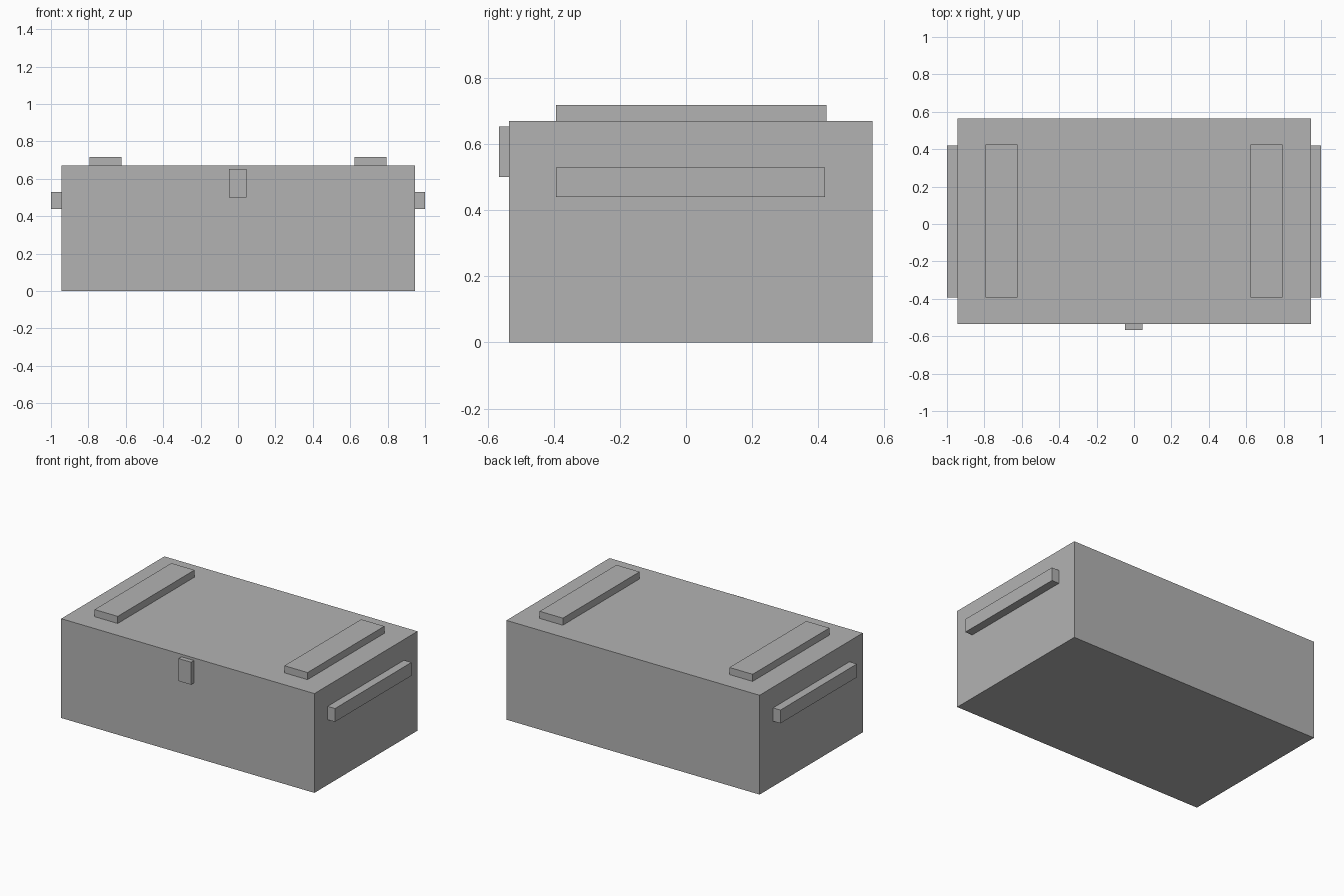
import bpy
import bmesh
from mathutils import Vector

default_cube = bpy.data.objects.get("Cube")
if default_cube:
    bpy.data.objects.remove(default_cube, do_unlink=True)

# Single plain grey for every part
grey = bpy.data.materials.new("plain_grey")
grey.use_nodes = True
colour = (0.45, 0.45, 0.45, 1)
grey.diffuse_color = colour
grey.node_tree.nodes["Principled BSDF"].inputs["Base Color"].default_value = colour


def box(name, low, high):
    """Flat-shaded box between two opposite corners."""
    low, high = Vector(low), Vector(high)
    size = high - low
    bm = bmesh.new()
    bmesh.ops.create_cube(bm, size=1)
    bmesh.ops.scale(bm, vec=size, verts=bm.verts)
    mesh = bpy.data.meshes.new(name)
    bm.to_mesh(mesh)
    bm.free()
    mesh.materials.append(grey)
    obj = bpy.data.objects.new(name, mesh)
    obj.location = (low + high) / 2
    bpy.context.collection.objects.link(obj)
    return obj


front, back, top = -0.535, 0.565, 0.67
half_width = 0.945

# Chest body
box("chest_body", (-half_width, front, 0), (half_width, back, top))

# Front latch
box("latch", (-0.047, -0.566, 0.501), (0.046, front, 0.653))

# Lid slats and side handles, one of each per side
for side, sign in (("left", 1), ("right", -1)):
    xs = sorted((sign * 0.622, sign * 0.795))
    box(f"lid_slat_{side}", (xs[0], -0.394, top), (xs[1], 0.425, 0.718))
    xs = sorted((sign * half_width, sign))
    box(f"handle_{side}", (xs[0], -0.394, 0.44), (xs[1], 0.421, 0.53))
